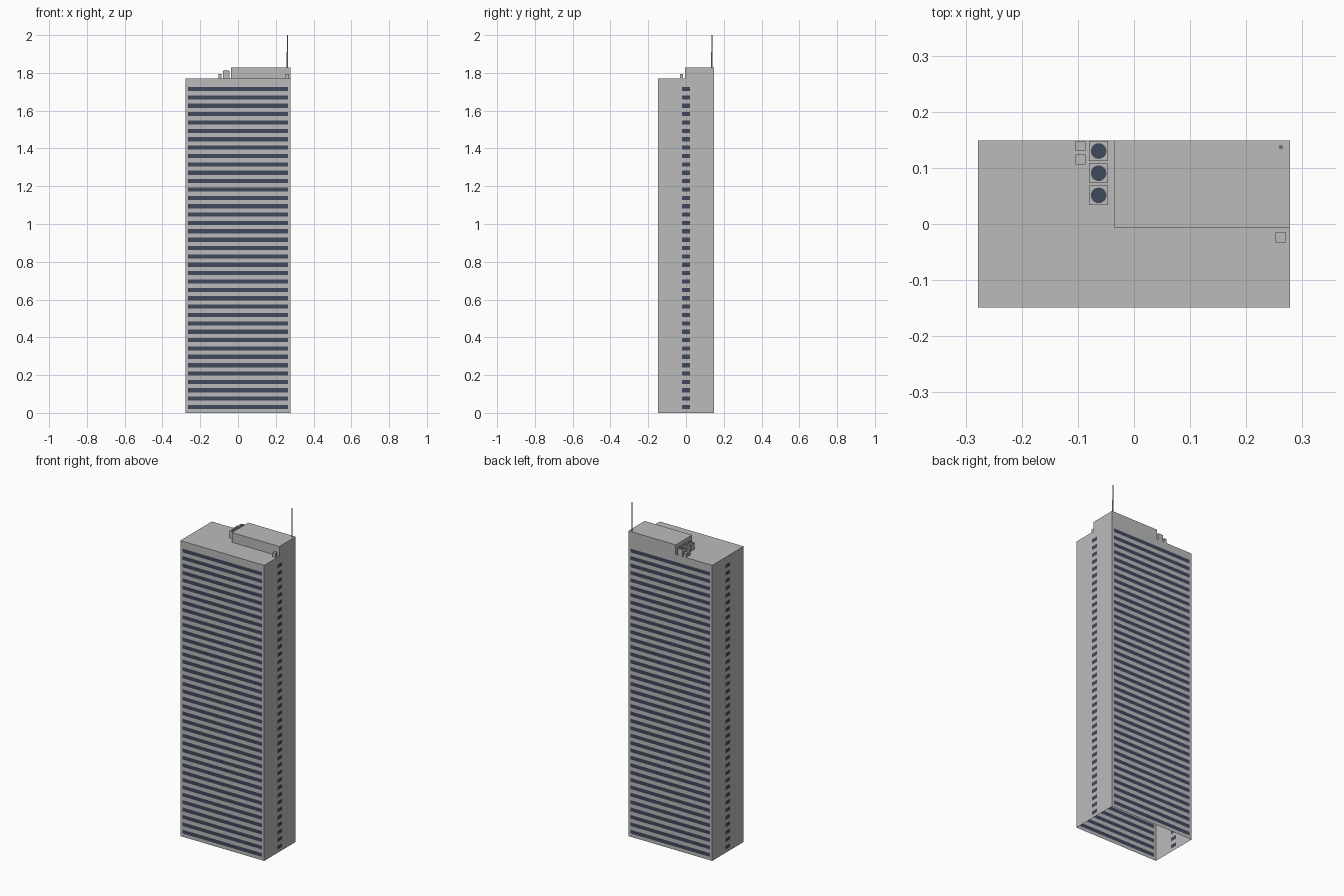
import bpy, bmesh, math

if "Cube" in bpy.data.objects:
    bpy.data.objects.remove(bpy.data.objects["Cube"])

W, D, H = 0.278, 0.149, 1.77          # half width, half depth, main roof height
ROWS, Z0, STEP, BAND = 39, 0.031, 0.0443, 0.022


def material(name, rgb):
    m = bpy.data.materials.new(name)
    m.diffuse_color = (*rgb, 1)
    m.use_nodes = True
    m.node_tree.nodes["Principled BSDF"].inputs["Base Color"].default_value = m.diffuse_color
    return m


concrete = material("concrete_grey", (0.5, 0.5, 0.5))
glass = material("dark_blue_glass", (0.05, 0.068, 0.107))


def finish(name, bm, mats):
    me = bpy.data.meshes.new(name)
    bm.to_mesh(me)
    bm.free()
    ob = bpy.data.objects.new(name, me)
    bpy.context.collection.objects.link(ob)
    for m in mats:
        me.materials.append(m)
    return ob


def box(name, x0, x1, y0, y1, z0, z1):
    bm = bmesh.new()
    bmesh.ops.create_cube(bm, size=1)
    for v in bm.verts:
        v.co = ((x0 + x1) / 2 + v.co.x * (x1 - x0),
                (y0 + y1) / 2 + v.co.y * (y1 - y0),
                (z0 + z1) / 2 + v.co.z * (z1 - z0))
    return finish(name, bm, [concrete])


def cylinder(name, x, y, z0, z1, r0, r1, sides, mat):
    bm = bmesh.new()
    bmesh.ops.create_cone(bm, cap_ends=True, segments=sides,
                          radius1=r0, radius2=r1, depth=z1 - z0)
    bmesh.ops.translate(bm, verts=bm.verts, vec=(x, y, (z0 + z1) / 2))
    return finish(name, bm, [mat])


# Tower shell: open underneath, window rows cut into the wall faces
heights = [0]
for i in range(ROWS):
    c = Z0 + i * STEP
    heights += [c - BAND / 2, c + BAND / 2]
heights.append(H)

bm = bmesh.new()


def wall(half, glass_half, place):
    us = [-half, -glass_half, glass_half, half]
    grid = [[bm.verts.new(place(u, z)) for u in us] for z in heights]
    for j in range(len(heights) - 1):
        for i in range(3):
            f = bm.faces.new((grid[j][i], grid[j][i + 1],
                              grid[j + 1][i + 1], grid[j + 1][i]))
            f.material_index = 1 if i == 1 and j % 2 == 1 else 0


wall(W, 0.265, lambda u, z: (u, -D, z))      # front
wall(W, 0.265, lambda u, z: (-u, D, z))      # back
wall(D, 0.021, lambda u, z: (W, u, z))       # right
wall(D, 0.021, lambda u, z: (-W, -u, z))     # left
bm.faces.new([bm.verts.new((x, y, H)) for x, y in
              ((-W, -D), (W, -D), (W, D), (-W, D))])
bmesh.ops.remove_doubles(bm, verts=bm.verts, dist=1e-5)
finish("tower", bm, [concrete, glass])

# Rooftop plant room, flush with the back and right walls
box("plant_room", -0.036, W, -0.006, D, H, 1.828)

# Cooling units with round fans on top
for i, y in enumerate((0.051, 0.0905, 0.13)):
    box(f"cooling_unit_{i}", -0.080, -0.046, y - 0.0175, y + 0.0175, H, 1.811)
    cylinder(f"fan_{i}", -0.063, y, 1.810, 1.812, 0.014, 0.014, 16, glass)

# Small roof vents
for i, (x, y) in enumerate(((-0.0955, 0.139), (-0.0955, 0.115), (0.2615, -0.024))):
    box(f"roof_vent_{i}", x - 0.009, x + 0.009, y - 0.009, y + 0.009, H, 1.795)

# Antenna in two sections
cylinder("antenna_base", 0.262, 0.137, 1.828, 1.91, 0.004, 0.004, 8, concrete)
cylinder("antenna_tip", 0.262, 0.137, 1.91, 2.0, 0.002, 0.002, 8, concrete)
